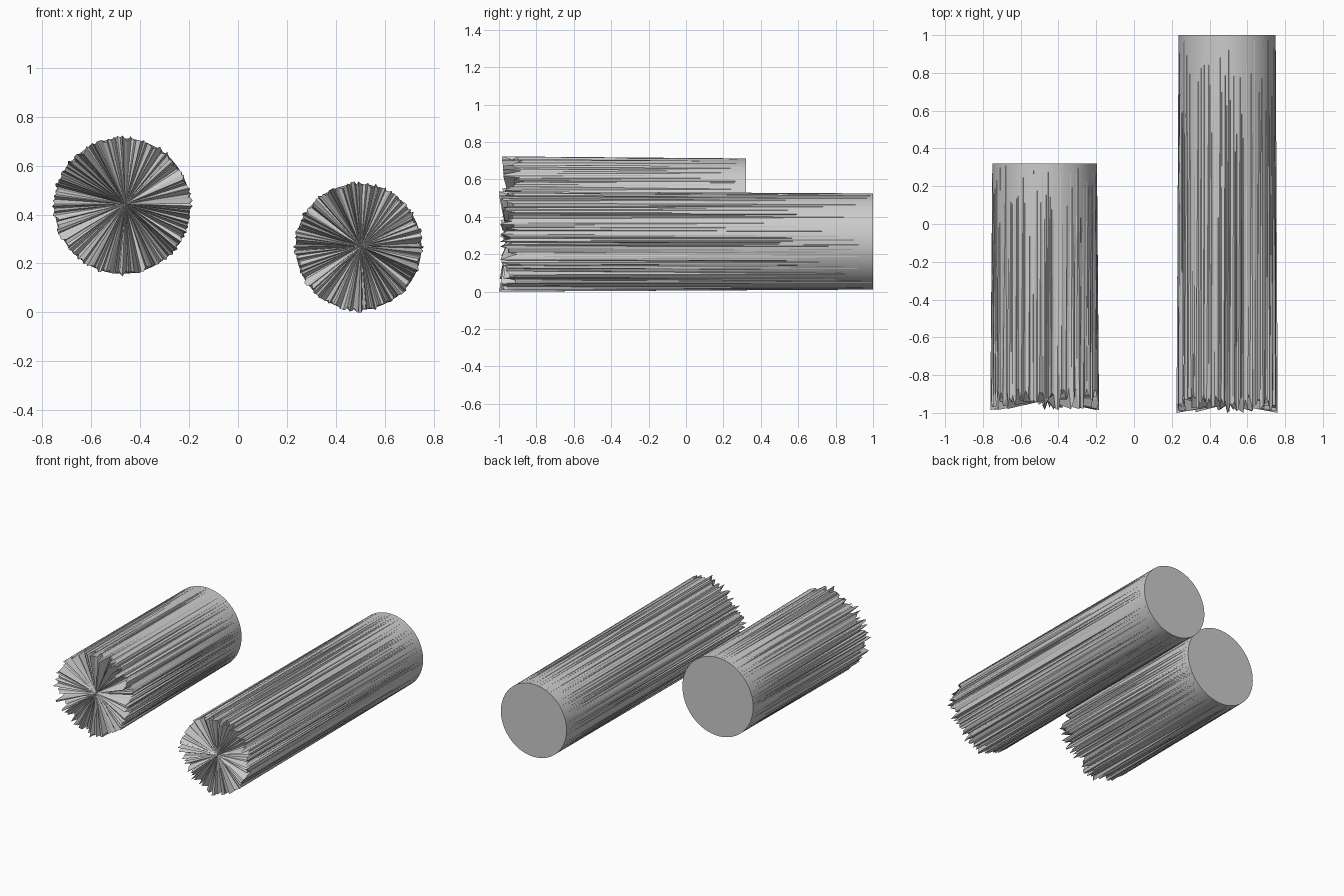
import bpy, bmesh, math, random

if "Cube" in bpy.data.objects:
    bpy.data.objects.remove(bpy.data.objects["Cube"])

SIDES = 180


def broken_log(name, cx, cz, back_y, back_r, front_y, front_r, depth, core, seed):
    """Log along y: clean sawn back end, splintered front end."""
    rng = random.Random(seed)
    bm = bmesh.new()
    back, front = [], []
    for i in range(SIDES):
        a = 2 * math.pi * i / SIDES
        c, s = math.cos(a), math.sin(a)
        back.append(bm.verts.new((cx + back_r * c, back_y, cz + back_r * s)))
        # splinter tip: uneven length, radius and angle
        r = front_r - rng.random() * 0.022
        b = a + rng.uniform(-0.4, 0.4) * 2 * math.pi / SIDES
        y = front_y + depth * rng.random()
        if i % 45 == 0:
            r, b, y = front_r, a, front_y
        front.append(bm.verts.new((cx + r * math.cos(b), y, cz + r * math.sin(b))))
    # splintered face meets at a recessed core
    hub = bm.verts.new((cx + core[0], core[1], cz + core[2]))
    for i in range(SIDES):
        j = (i + 1) % SIDES
        bm.faces.new((back[i], back[j], front[j]))
        bm.faces.new((back[i], front[j], front[i]))
        bm.faces.new((front[i], front[j], hub))
    # sawn end
    bm.faces.new(back)
    bmesh.ops.recalc_face_normals(bm, faces=bm.faces)
    mesh = bpy.data.meshes.new(name)
    bm.to_mesh(mesh)
    bm.free()
    obj = bpy.data.objects.new(name, mesh)
    bpy.context.collection.objects.link(obj)
    return obj


broken_log("short_log", -0.473, 0.435, 0.32, 0.277, -0.985, 0.288, 0.12,
           (0.012, -0.93, 0.008), 3)
broken_log("long_log", 0.493, 0.268, 1.0, 0.257, -1.0, 0.268, 0.10,
           (0.010, -0.95, 0.002), 8)
